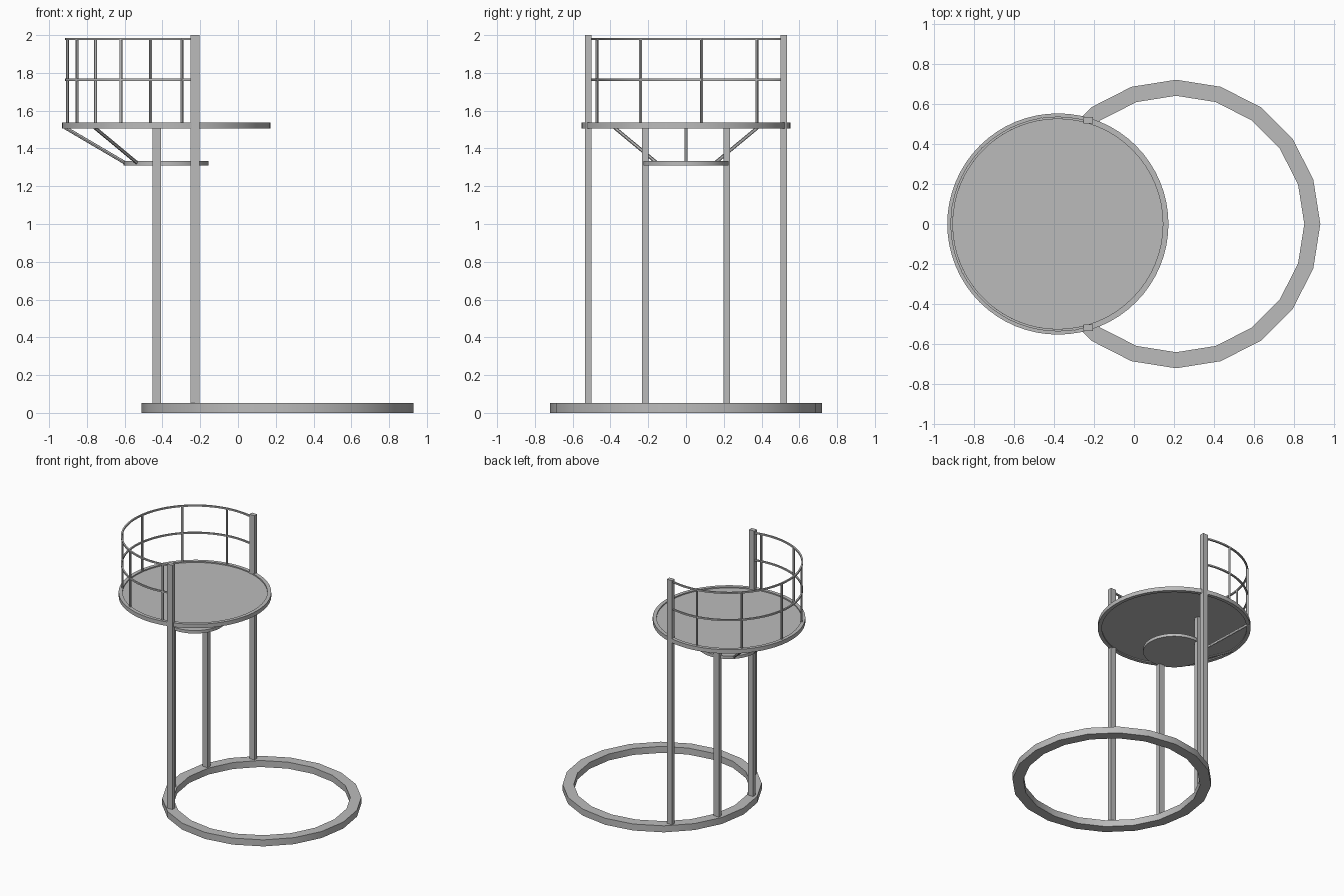
import bpy, bmesh
from math import sin, cos, radians, tau
from mathutils import Vector

cube = bpy.data.objects.get("Cube")
if cube:
    bpy.data.objects.remove(cube)

GREY = (0.5, 0.5, 0.5, 1)
steel = bpy.data.materials.new("grey_steel")
steel.use_nodes = True
steel.diffuse_color = GREY
steel.node_tree.nodes["Principled BSDF"].inputs["Base Color"].default_value = GREY

DECK_X, RAIL_R, DISC_R = -0.38, 0.53, 0.225
DECK_LOW, DECK_TOP = 1.505, 1.537


def finish(name, bm):
    bmesh.ops.recalc_face_normals(bm, faces=bm.faces)
    mesh = bpy.data.meshes.new(name)
    bm.to_mesh(mesh)
    bm.free()
    mesh.materials.append(steel)
    obj = bpy.data.objects.new(name, mesh)
    bpy.context.collection.objects.link(obj)
    bpy.ops.object.select_all(action="DESELECT")
    obj.select_set(True)
    bpy.context.view_layer.objects.active = obj
    bpy.ops.object.shade_smooth_by_angle(angle=radians(30))
    return obj


def hoop(name, cx, r0, r1, z0, z1, steps, start=0, sweep=tau):
    """Rectangular section swept round a vertical axis, full circle or arc."""
    bm = bmesh.new()
    full = sweep == tau
    section = [(r0, z0), (r1, z0), (r1, z1), (r0, z1)]
    rings = []
    for i in range(steps if full else steps + 1):
        a = start + sweep * i / steps
        rings.append([bm.verts.new((cx + r * cos(a), r * sin(a), z)) for r, z in section])
    pairs = list(zip(rings, rings[1:]))
    if full:
        pairs.append((rings[-1], rings[0]))
    else:
        bm.faces.new(rings[0])
        bm.faces.new(rings[-1])
    for a, b in pairs:
        for j in range(4):
            k = (j + 1) % 4
            bm.faces.new((a[j], a[k], b[k], b[j]))
    return finish(name, bm)


def disc(name, cx, r, z0, z1, steps=64):
    bm = bmesh.new()
    bmesh.ops.create_cone(bm, cap_ends=True, segments=steps, radius1=r, radius2=r, depth=z1 - z0)
    bmesh.ops.translate(bm, verts=bm.verts, vec=(cx, 0, (z0 + z1) / 2))
    return finish(name, bm)


def post(name, x, y, z0, z1):
    bm = bmesh.new()
    bmesh.ops.create_cube(bm, size=1)
    bmesh.ops.scale(bm, verts=bm.verts, vec=(0.046, 0.034, z1 - z0))
    bmesh.ops.translate(bm, verts=bm.verts, vec=(x, y, (z0 + z1) / 2))
    return finish(name, bm)


def rod(name, p, q, r):
    p, q = Vector(p), Vector(q)
    bm = bmesh.new()
    bmesh.ops.create_cone(bm, cap_ends=True, segments=12, radius1=r, radius2=r, depth=(q - p).length)
    turn = (q - p).to_track_quat("Z", "Y").to_matrix()
    bmesh.ops.rotate(bm, verts=bm.verts, matrix=turn)
    bmesh.ops.translate(bm, verts=bm.verts, vec=(p + q) / 2)
    return finish(name, bm)


def on_deck(r, degrees, z):
    a = radians(degrees)
    return (DECK_X + r * cos(a), r * sin(a), z)


# Ground ring with visible facets
hoop("base_ring", 0.21, 0.64, 0.72, 0, 0.052, 20)

# Round deck with a raised rim, and the smaller disc below it
hoop("deck_rim", DECK_X, 0.524, 0.552, DECK_LOW, DECK_TOP, 64)
disc("deck_floor", DECK_X, 0.526, 1.513, 1.528)
disc("lower_disc", DECK_X, DISC_R, 1.31, 1.334)

# Tall and short posts
for side, s in (("left", -1), ("right", 1)):
    post("tall_post_" + side, -0.228, 0.518 * s, 0.04, 2)
    post("short_post_" + side, -0.43, 0.215 * s, 0.04, 1.515)

# Diagonal struts from the lower disc to the deck
for i, angle in enumerate((135, 180, 225)):
    rod(f"strut_{i + 1}", on_deck(DISC_R - 0.005, angle, 1.325), on_deck(RAIL_R + 0.005, angle, 1.51), 0.009)

# Guard rail: two bent bars and six uprights
for name, z in (("middle_rail", 1.763), ("top_rail", 1.98)):
    hoop(name, DECK_X, RAIL_R - 0.006, RAIL_R + 0.006, z - 0.006, z + 0.006, 40,
         radians(74), radians(212))
for i in range(6):
    angle = 99 + 36 * i
    rod(f"rail_upright_{i + 1}", on_deck(RAIL_R, angle, 1.525), on_deck(RAIL_R, angle, 1.98), 0.008)
